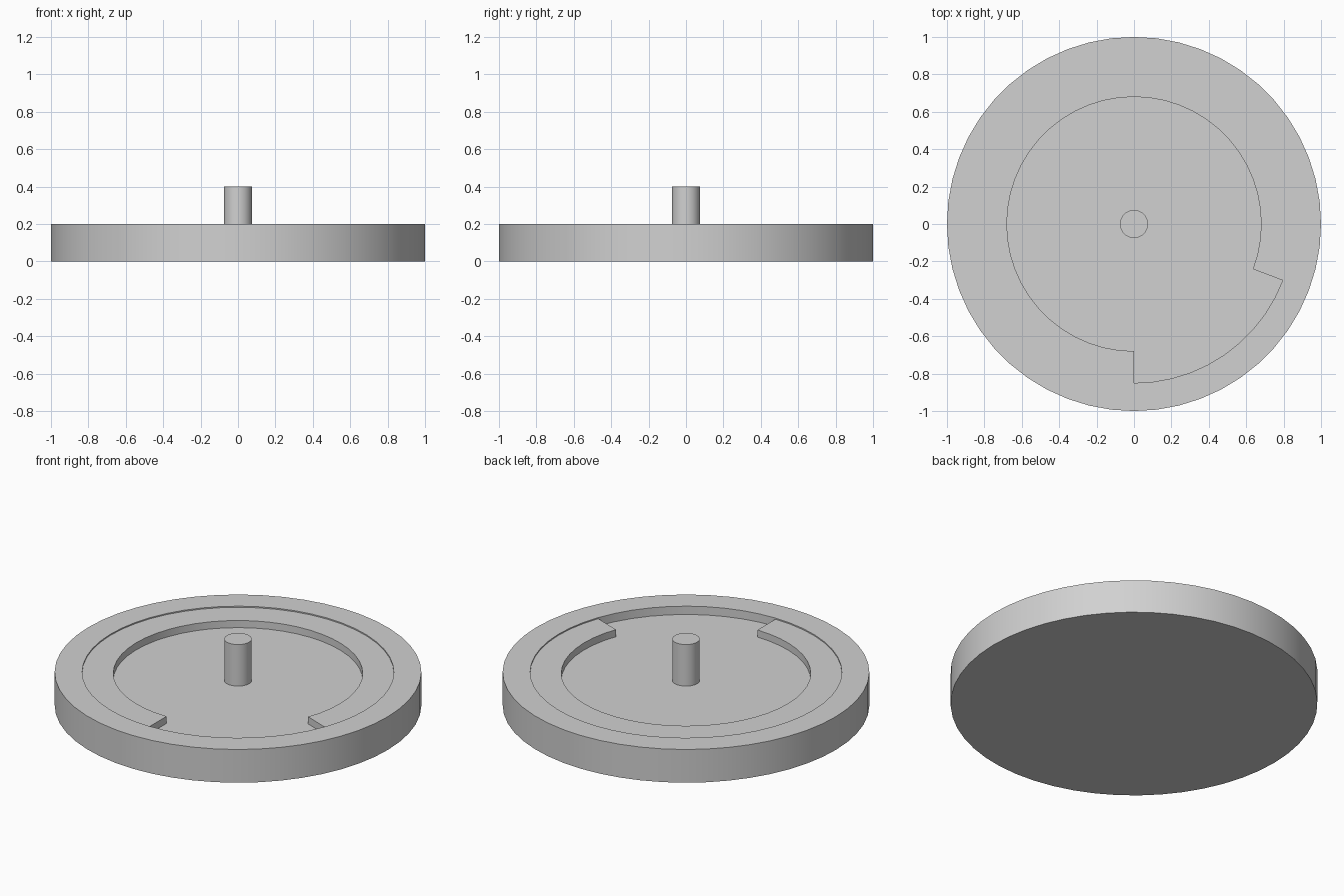
import bpy, bmesh, math
from mathutils import Vector

SEGMENTS = 52
STEP = 2 * math.pi / SEGMENTS
FLOOR_Z, RIM_Z = 0.15, 0.2
WALL_R = 0.85

cube = bpy.data.objects.get("Cube")
if cube:
    bpy.data.objects.remove(cube, do_unlink=True)

grey = bpy.data.materials.new("light grey")
grey.use_nodes = True
colour = (0.64, 0.64, 0.64, 1)
grey.diffuse_color = colour
grey.node_tree.nodes["Principled BSDF"].inputs["Base Color"].default_value = colour


def lathe(name, profile, start=0.0, steps=SEGMENTS, step=STEP, closed=False):
    """Turn an (r, z) profile about z; a closed profile makes a capped arc."""
    bm = bmesh.new()
    verts = [bm.verts.new((r * math.cos(start), r * math.sin(start), z)) for r, z in profile]
    edges = [bm.edges.new(pair) for pair in zip(verts, verts[1:])]
    if closed:
        edges.append(bm.edges.new((verts[-1], verts[0])))
    result = bmesh.ops.spin(bm, geom=verts + edges, axis=Vector((0, 0, 1)),
                            cent=Vector((0, 0, 0)), angle=step * steps, steps=steps)
    if closed:
        bm.faces.new(verts)
        end = [e for e in result["geom_last"] if isinstance(e, bmesh.types.BMEdge)]
        bmesh.ops.contextual_create(bm, geom=end)
    bmesh.ops.remove_doubles(bm, verts=bm.verts, dist=0.0001)
    bmesh.ops.recalc_face_normals(bm, faces=bm.faces)
    mesh = bpy.data.meshes.new(name)
    bm.to_mesh(mesh)
    bm.free()
    mesh.materials.append(grey)
    obj = bpy.data.objects.new(name, mesh)
    bpy.context.collection.objects.link(obj)
    bpy.ops.object.select_all(action="DESELECT")
    obj.select_set(True)
    bpy.context.view_layer.objects.active = obj
    bpy.ops.object.shade_smooth_by_angle(angle=math.radians(30))
    return obj


# Shallow round dish with a thick rim
lathe("dish", [(0, 0), (1, 0), (1, RIM_Z), (WALL_R, RIM_Z), (WALL_R, FLOOR_Z), (0, FLOOR_Z)])

# Open ring inside the rim, a hair lower than it, with a gap at the front left
ring_top = RIM_Z - 0.007
lathe("open_ring",
      [(0.68, FLOOR_Z), (WALL_R, FLOOR_Z), (WALL_R, ring_top), (0.68, ring_top)],
      start=-3 * STEP, steps=SEGMENTS - 10, closed=True)

# Centre pin
lathe("centre_pin", [(0.075, FLOOR_Z), (0.075, 0.4), (0, 0.4)],
      steps=32, step=2 * math.pi / 32)
